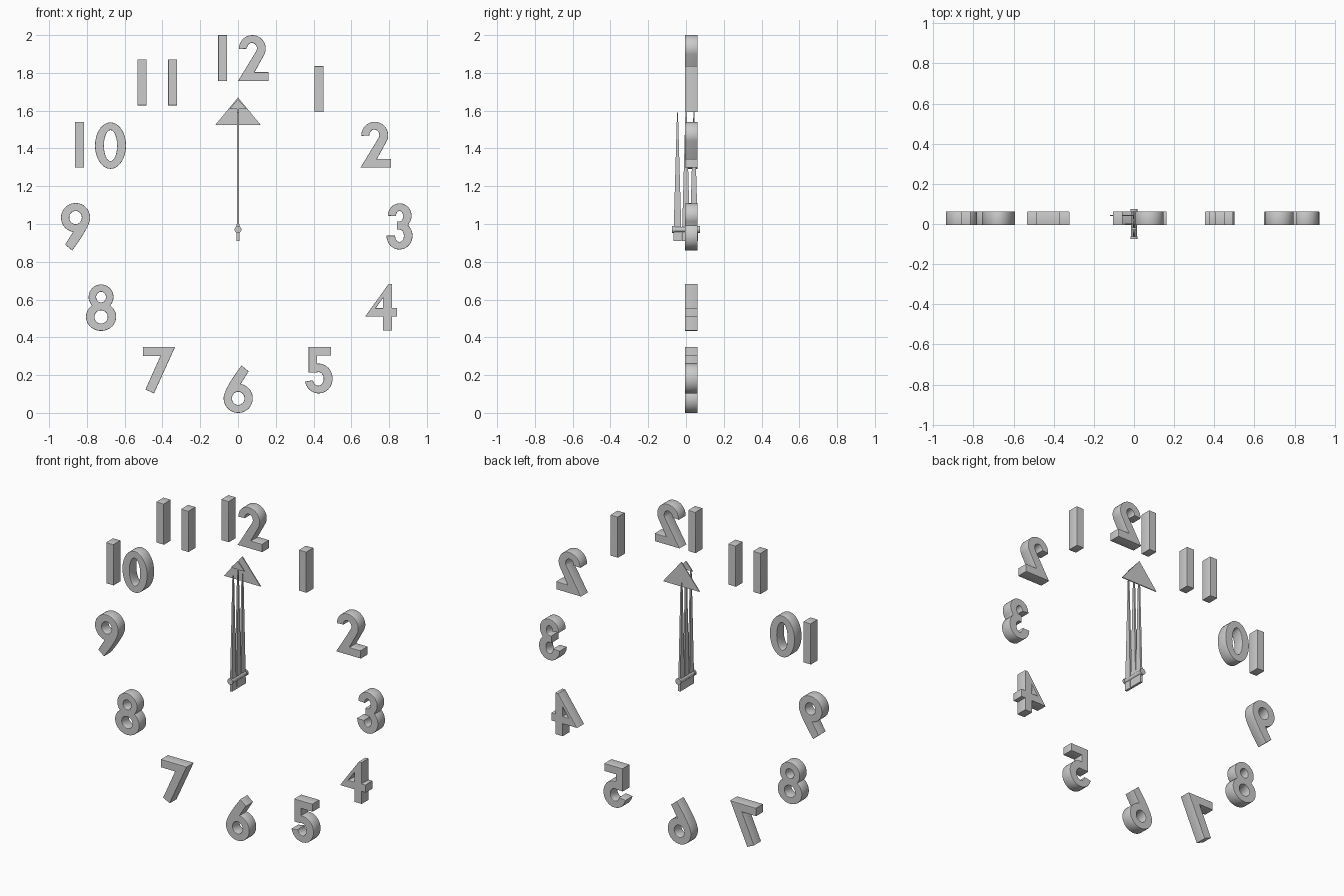
import bpy, bmesh, math
from mathutils import Matrix

if "Cube" in bpy.data.objects:
    bpy.data.objects.remove(bpy.data.objects["Cube"])


def arc(cx, cy, rx, ry, a0, a1, n=20):
    """Points on an elliptical arc, angles in degrees."""
    out = []
    for i in range(n + 1):
        a = math.radians(a0 + (a1 - a0) * i / n)
        out.append((cx + rx * math.cos(a), cy + ry * math.sin(a)))
    return out


def bend(p, q, r, n=8):
    """Quadratic curve from p to r with control point q."""
    return [tuple((1 - t) ** 2 * a + 2 * t * (1 - t) * b + t * t * c
                  for a, b, c in zip(p, q, r))
            for t in [i / n for i in range(n + 1)]]


def ring(cx, cy, rx, ry):
    return arc(cx, cy, rx, ry, 0, 350, 35)


# Dial shapes in hundredths of a unit, origin at lower left; each is [outline, holes...]
S = {}
S[0] = [ring(8.2, 12.3, 8.2, 12.3), ring(8.2, 12.3, 3.5, 8.2)]
S[1] = [[(0, 0), (4.8, 0), (4.8, 24.3), (0, 24.3)]]
S[2] = [arc(7.6, 17.2, 7.1, 7.1, 183, -25)
        + [(8.8, 4.7), (16.2, 4.7), (16.2, 0), (0, 0)]
        + arc(7.4, 17.3, 2.6, 2.9, -35, 183)]
S[3] = [arc(6.7, 17.9, 6.3, 6.5, 180, -40)
        + arc(6.6, 7.3, 6.9, 7.3, 48, -180)
        + arc(6.6, 7.3, 2.3, 3.3, -180, 90)
        + [(5.2, 10.6), (5.2, 14.8)]
        + arc(6.6, 17.6, 1.9, 2.8, -90, 180)]
S[4] = [[(0, 7.4), (12.4, 24.6), (14.3, 24.6), (14.3, 12), (16.9, 12), (16.9, 7.4),
         (14.3, 7.4), (14.3, 0), (9.5, 0), (9.5, 7.4)],
        [(5.6, 11.8), (9.5, 11.8), (9.5, 17.3)]]
S[5] = [[(1.6, 24.6), (13.5, 24.6), (13.5, 20), (6, 20)]
        + arc(6.9, 7.9, 7.4, 7.9, 97, -168)
        + arc(6.7, 7.7, 2.9, 3.6, -168, 110)
        + [(1.6, 11)]]
S[6] = [arc(7.7, 7.7, 7.7, 7.7, 165, 440, 30)
        + [(13.2, 22), (9.5, 25.1)]
        + bend((9.5, 25.1), (1.9, 15), (0.3, 9.9))[1:-1],
        ring(7.7, 7.7, 3.3, 3.5)]
S[7] = [[(0, 24.6), (17, 24.6), (5.8, 0), (1.3, 2.1), (9.2, 19.8), (0, 19.8)]]
S[8] = [arc(8, 18, 6.6, 6.6, -43, 223, 24) + arc(8, 7.5, 8, 7.5, 127, 413, 30)[1:-1],
        ring(8, 17.9, 2.6, 2.8), ring(8, 7.4, 3.5, 3.5)]
# Nine is six turned half way round
S[9] = [[(15.4 - x, 24.8 - y) for x, y in loop] for loop in S[6]]


def finish(ob):
    bpy.ops.object.select_all(action='DESELECT')
    ob.select_set(True)
    bpy.context.view_layer.objects.active = ob
    if ob.type == 'CURVE':
        bpy.ops.object.convert(target='MESH')
    bpy.ops.object.shade_smooth_by_angle(angle=math.radians(35))


def dial_piece(name, shape, x, z):
    cu = bpy.data.curves.new(name, 'CURVE')
    cu.dimensions = '2D'
    cu.fill_mode = 'BOTH'
    cu.extrude, cu.bevel_depth, cu.offset = 0.031, 0.003, -0.003
    cu.bevel_resolution = 1
    for loop in S[shape]:
        sp = cu.splines.new('POLY')
        sp.points.add(len(loop) - 1)
        for p, (u, v) in zip(sp.points, loop):
            p.co = (u / 100, v / 100, 0, 1)
        sp.use_cyclic_u = True
    ob = bpy.data.objects.new(name, cu)
    bpy.context.collection.objects.link(ob)
    ob.location = (x, 0.028, z)
    ob.rotation_euler = (math.pi / 2, 0, 0)
    finish(ob)


# Hour marks: hour, shape, left, bottom
for hour, shape, x, z in [
        (1, 1, 0.405, 1.593), (2, 2, 0.648, 1.298), (3, 3, 0.789, 0.865),
        (4, 4, 0.673, 0.436), (5, 5, 0.358, 0.103), (6, 6, -0.076, 0.0),
        (7, 7, -0.503, 0.103), (8, 8, -0.805, 0.434), (9, 9, -0.937, 0.863),
        (10, 1, -0.863, 1.298), (10, 0, -0.757, 1.292),
        (11, 1, -0.532, 1.628), (11, 1, -0.37, 1.628),
        (12, 1, -0.105, 1.757), (12, 2, 0.0, 1.757)]:
    dial_piece(f"hour_mark_{hour}", shape, x, z)


def mesh_object(name, bm):
    bmesh.ops.recalc_face_normals(bm, faces=bm.faces)
    me = bpy.data.meshes.new(name)
    bm.to_mesh(me)
    bm.free()
    ob = bpy.data.objects.new(name, me)
    bpy.context.collection.objects.link(ob)
    return ob


def hand(name, y, top, head=None):
    """Tapered blade, with an optional flat arrowhead (tip z, base z, half width)."""
    bm = bmesh.new()
    for v in bmesh.ops.create_cube(bm, size=1)['verts']:
        up = v.co.z > 0
        v.co.x *= 0.008 if up else 0.014
        v.co.y = y + v.co.y * (0.005 if up else 0.044)
        v.co.z = top if up else 0.91
    if head:
        tip, base, half = head
        tri = [bm.verts.new((x, y - 0.003, z))
               for x, z in ((-half, base), (half, base), (0, tip))]
        f = bm.faces.new(tri)
        ext = bmesh.ops.extrude_face_region(bm, geom=[f])['geom']
        for v in ext:
            if isinstance(v, bmesh.types.BMVert):
                v.co.y += 0.006
    mesh_object(name, bm)


# Three hands stacked in depth, all pointing up
hand("second_hand", -0.045, 1.59)
hand("hour_hand", 0.0, 1.62, (1.66, 1.61, 0.045))
hand("minute_hand", 0.042, 1.6, (1.67, 1.525, 0.12))


# Axle and its end caps
def rod(name, y, r, depth):
    bm = bmesh.new()
    bmesh.ops.create_cone(bm, cap_ends=True, segments=20, radius1=r, radius2=r, depth=depth,
                          matrix=Matrix.Translation((0, y, 0.971)) @ Matrix.Rotation(math.pi / 2, 4, 'X'))
    finish(mesh_object(name, bm))


rod("axle", 0, 0.014, 0.14)
for end, y in (("front", -0.068), ("back", 0.068)):
    rod(f"axle_cap_{end}", y, 0.018, 0.012)
